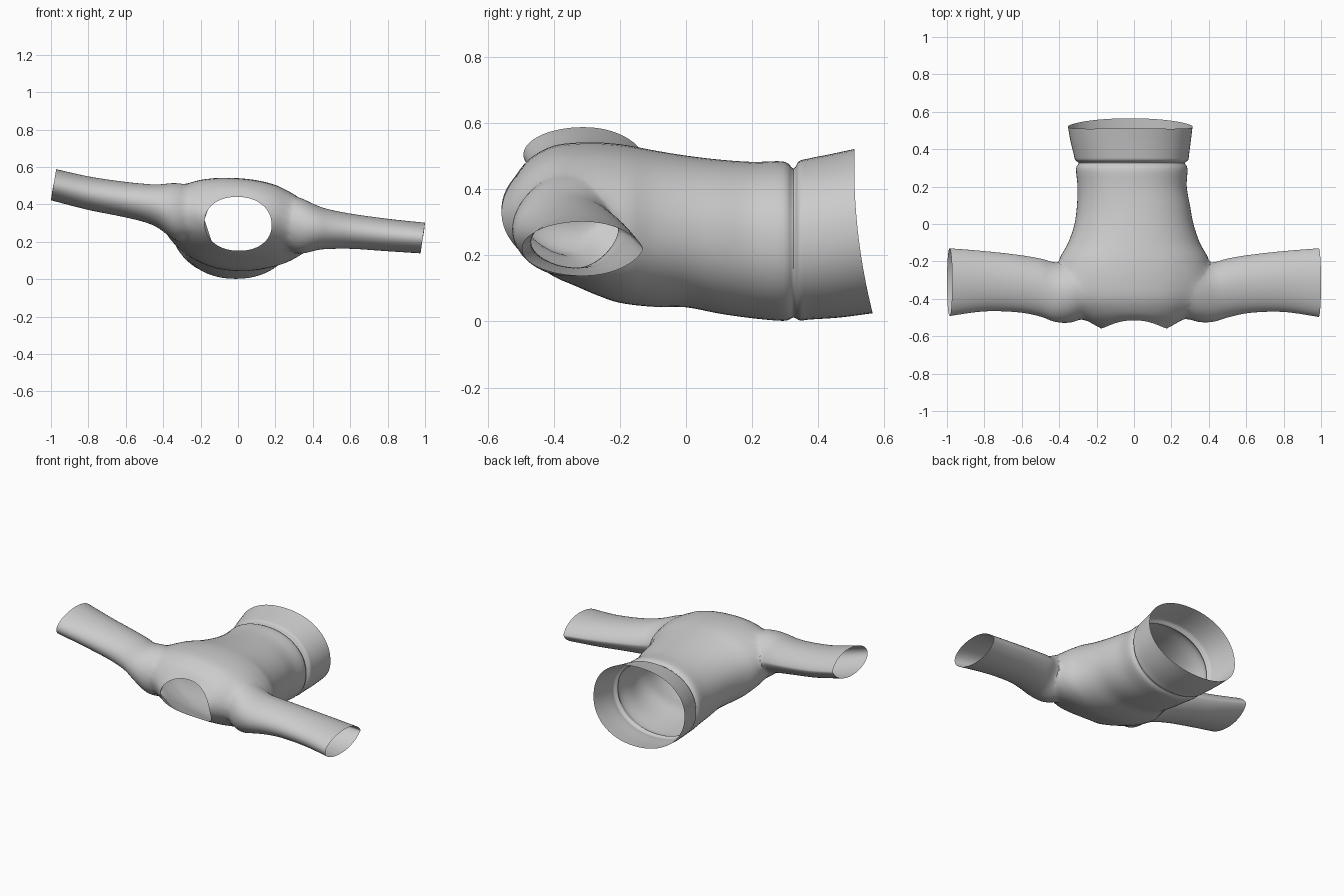
import bpy, bmesh
from math import sin, cos, pi

if "Cube" in bpy.data.objects:
    bpy.data.objects.remove(bpy.data.objects["Cube"])

N = 64  # points per ring


def spline(rows, steps):
    """Catmull-Rom interpolation of parameter rows."""
    out = []
    for i in range(len(rows) - 1):
        p = [rows[max(0, min(len(rows) - 1, i + k))] for k in (-1, 0, 1, 2)]
        for s in range(steps):
            t = s / steps
            out.append([0.5 * (2 * b + (c - a) * t + (2 * a - 5 * b + 4 * c - d) * t * t
                               + (3 * b - a - 3 * c + d) * t ** 3) for a, b, c, d in zip(*p)])
    out.append(list(rows[-1]))
    return out


def power(v, e):
    return abs(v) ** e * (1 if v >= 0 else -1)


def loft(name, rings):
    """Closed tube through rings, capped at both ends."""
    bm = bmesh.new()
    vs = [[bm.verts.new(p) for p in r] for r in rings]
    for a, b in zip(vs, vs[1:]):
        for i in range(N):
            j = (i + 1) % N
            bm.faces.new((a[i], a[j], b[j], b[i]))
    bm.faces.new(vs[0])
    bm.faces.new(vs[-1])
    bmesh.ops.recalc_face_normals(bm, faces=bm.faces)
    me = bpy.data.meshes.new(name)
    bm.to_mesh(me)
    bm.free()
    ob = bpy.data.objects.new(name, me)
    bpy.context.collection.objects.link(ob)
    return ob


def body_ring(row):
    yt, yb, ys, cx, hw, zt, zb, shear = row
    pts = []
    for i in range(N):
        a = 2 * pi * i / N
        c, s = power(cos(a), 0.93), power(sin(a), 0.93)
        x = cx + hw * c
        z = (zt + zb) / 2 + (zt - zb) / 2 * s
        # ring leans through its top, side and bottom y values
        y = ys + (yt - yb) / 2 * s + ((yt + yb) / 2 - ys) * s * s
        pts.append((x, y, z + shear * x * (1 - 0.5 * abs(s))))
    return pts


def sleeve_ring(row):
    x, y0, y1, zb, zt, lean = row
    pts = []
    for i in range(N):
        a = 2 * pi * i / N
        c, s = cos(a), sin(a)
        zz = power(s, 1.0 + 0.35 * max(0, c) ** 0.5)  # pinched underarm edge
        pts.append((x + lean * s, (y0 + y1) / 2 + (y1 - y0) / 2 * c,
                    (zt + zb) / 2 + (zt - zb) / 2 * zz))
    return pts


# body: y top, y bottom, y side, centre x, half width, z top, z bottom, shear
body_rows = [
    (.51, .565, .52, -.02, .333, .522, .025, 0),
    (.44, .465, .445, -.018, .322, .507, .012, 0),
    (.37, .375, .37, -.014, .308, .493, .006, 0),
    (.342, .345, .342, -.012, .302, .485, .003, 0),
    (.325, .325, .325, -.012, .284, .463, .012, 0),
    (.295, .295, .295, -.012, .298, .484, .002, 0),
    (.2, .2, .2, -.01, .292, .483, .01, 0),
    (.1, .1, .1, -.003, .302, .49, .024, 0),
    (0, 0, 0, 0, .318, .502, .043, -.03),
    (-.1, -.1, -.1, 0, .352, .518, .045, -.07),
    (-.2, -.2, -.2, 0, .405, .535, .058, -.11),
    (-.3, -.27, -.3, 0, .42, .54, .082, -.125),
    (-.4, -.33, -.4, 0, .39, .53, .108, -.125),
    (-.475, -.385, -.49, 0, .29, .49, .13, -.1),
    (-.515, -.425, -.552, 0, .18, .44, .152, -.04),
]
shirt = loft("shirt_body", [body_ring(r) for r in spline(body_rows, 4)])

# sleeves: x, y front, y back, z bottom, z top, lean of the section
right_rows = [
    (.20, -.46, -.22, .2, .45, 0),
    (.32, -.52, -.195, .135, .44, 0),
    (.42, -.525, -.205, .155, .395, 0),
    (.50, -.50, -.185, .162, .37, 0),
    (.62, -.475, -.165, .162, .347, .003),
    (.80, -.47, -.145, .15, .322, .008),
    (.988, -.497, -.13, .138, .302, .012),
]
left_rows = [
    (-.20, -.46, -.22, .24, .48, 0),
    (-.32, -.525, -.195, .20, .515, 0),
    (-.42, -.525, -.205, .27, .507, 0),
    (-.50, -.495, -.185, .305, .51, 0),
    (-.62, -.472, -.165, .335, .522, .003),
    (-.80, -.467, -.145, .372, .548, .008),
    (-.986, -.492, -.13, .422, .588, .014),
]
bpy.context.view_layer.objects.active = shirt
for name, rows in (("right_sleeve", right_rows), ("left_sleeve", left_rows)):
    sleeve = loft(name, [sleeve_ring(r) for r in spline(rows, 5)])
    mod = shirt.modifiers.new(name, 'BOOLEAN')
    mod.operation = 'UNION'
    mod.solver = 'EXACT'
    mod.object = sleeve
    bpy.ops.object.modifier_apply(modifier=mod.name)
    bpy.data.objects.remove(sleeve)

# open the neck, hem and cuffs by removing the end caps
bm = bmesh.new()
bm.from_mesh(shirt.data)
bmesh.ops.delete(bm, geom=[f for f in bm.faces if len(f.verts) >= 48], context='FACES')
# soften the shoulder joins but keep the underarm crease
near = [v for v in bm.verts if .22 < abs(v.co.x) < .48 and v.co.y < -.2
        and not v.is_boundary]
for _ in range(5):
    bmesh.ops.smooth_vert(bm, verts=near, factor=0.5, use_axis_x=True,
                          use_axis_y=True, use_axis_z=True)
bm.to_mesh(shirt.data)
bm.free()

shirt.select_set(True)
bpy.ops.object.shade_smooth_by_angle(angle=0.7)
